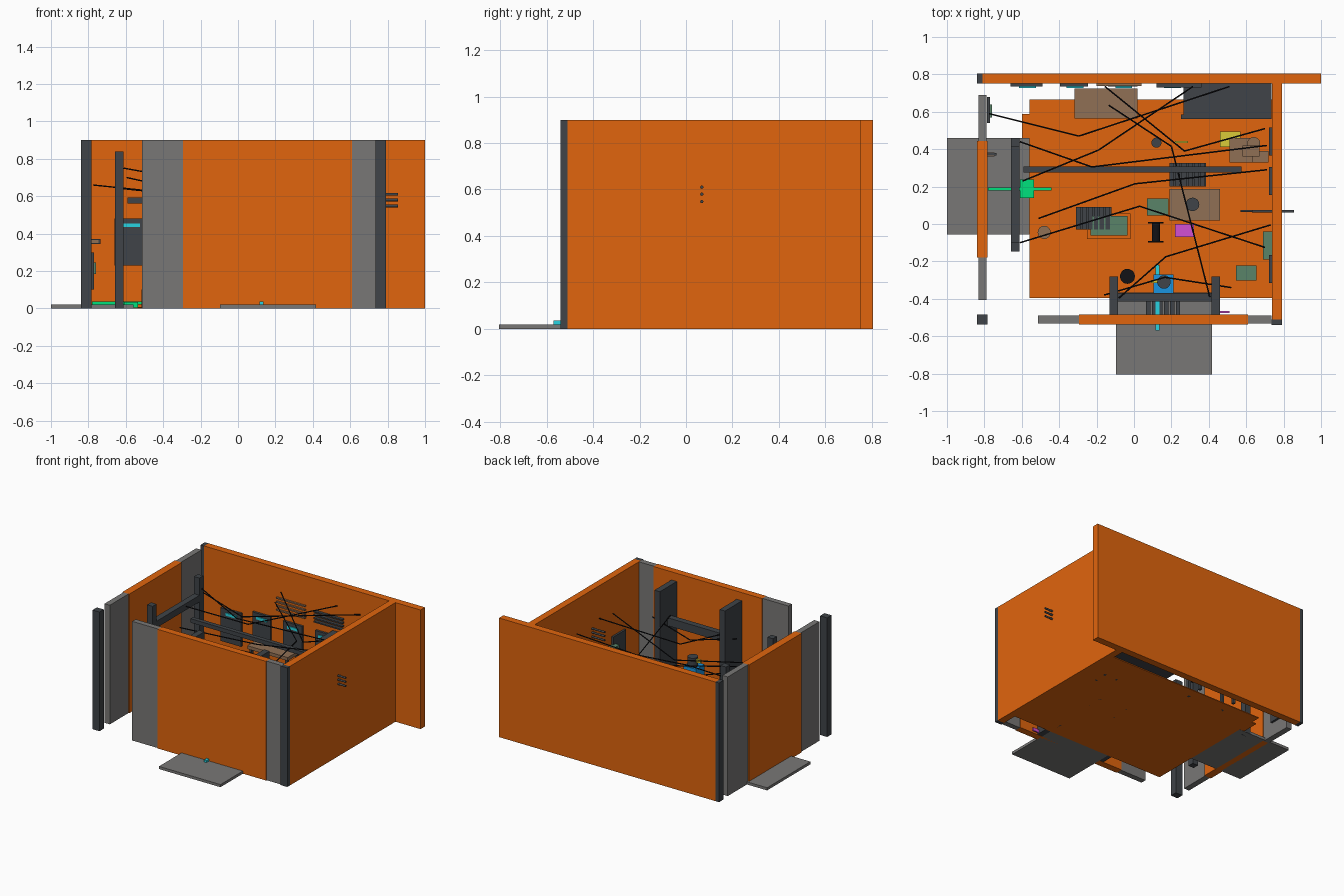
import bpy, math
from mathutils import Vector

PAL = dict(orange=(.75, .13, .004), dark=(.05, .057, .065), grey=(.19, .185, .18),
           tan=(.28, .16, .09), green=(.1, .23, .14), bright=(0, .75, .2), magenta=(.65, .08, .65),
           blue=(.01, .3, .75), cyan=(.02, .65, .75), yellow=(.7, .6, .04), black=(.006, .006, .008))
MATS = {}
for n, c in PAL.items():
    MATS[n] = bpy.data.materials.new(n)
    MATS[n].diffuse_color = (*c, 1)


def finish(name, mesh, col):
    mesh.materials.append(MATS[col])
    ob = bpy.data.objects.new(name, mesh)
    bpy.context.collection.objects.link(ob)
    return ob


def box(name, col, x0, x1, y0, y1, z0, z1):
    v = [(x, y, z) for x in (x0, x1) for y in (y0, y1) for z in (z0, z1)]
    f = [(0, 1, 3, 2), (4, 6, 7, 5), (0, 4, 5, 1), (2, 3, 7, 6), (0, 2, 6, 4), (1, 5, 7, 3)]
    m = bpy.data.meshes.new(name)
    m.from_pydata(v, [], f)
    return finish(name, m, col)


def rod(name, col, a, b, r, n=12):
    # cylinder between two points
    a, b = Vector(a), Vector(b)
    q = (b - a).to_track_quat('Z', 'Y')
    v = [e + q @ Vector((r * math.cos(2 * math.pi * i / n), r * math.sin(2 * math.pi * i / n), 0))
         for e in (a, b) for i in range(n)]
    f = [(i, (i + 1) % n, n + (i + 1) % n, n + i) for i in range(n)]
    f += [tuple(range(n))[::-1], tuple(range(n, 2 * n))]
    m = bpy.data.meshes.new(name)
    m.from_pydata(v, [], f)
    return finish(name, m, col)


def table(name, col, x0, x1, y0, y1, h, t=.025):
    box(name + "_top", col, x0, x1, y0, y1, h - t, h)
    for x in (x0 + .01, x1 - .03):
        for y in (y0 + .01, y1 - .03):
            box(name + "_leg", "dark", x, x + .02, y, y + .02, 0, h - t)


H = .9
# outer walls
box("back_wall", "orange", -.81, 1, .752, .805, 0, H)
box("back_corner_post", "dark", -.84, -.81, .75, .805, 0, H)
box("right_wall", "orange", .737, .79, -.51, .752, 0, H)
box("right_corner_post", "dark", .735, .79, -.54, -.51, 0, H)
box("left_wall", "orange", -.84, -.782, -.18, .445, 0, H)
box("left_corner_post", "dark", -.84, -.782, -.537, -.485, 0, H)
box("front_wall", "orange", -.295, .61, -.537, -.485, 0, H)
for y0, y1 in ((.445, .69), (-.405, -.18)):
    box("left_wall_panel", "grey", -.832, -.788, y0, y1, 0, H)
for x0, x1 in ((-.513, -.295), (.61, .735)):
    box("front_wall_panel", "grey", x0, x1, -.531, -.49, 0, H)

# floor, floor plates and entrance ramps
box("floor", "orange", -.56, .737, -.395, .665, 0, .006)
box("floor_plate", "orange", -.6, -.18, .3, .587, .001, .009)
box("floor_plate", "orange", -.315, -.06, .19, .42, .002, .011)
box("floor_plate", "orange", .12, .39, .4, .53, .002, .012)
box("floor_plate", "orange", .32, .735, .41, .55, .002, .01)
box("left_ramp", "grey", -1, -.56, -.057, .46, 0, .02)
box("front_ramp", "grey", -.097, .417, -.805, -.365, 0, .02)

# doorway frames and long beam
for y in (-.147, .413):
    box("left_frame_post", "dark", -.657, -.611, y, y + .047, 0, .84)
box("left_frame_beam", "dark", -.657, -.611, -.1, .413, .66, .71)
for x in (-.13, .415):
    box("front_frame_post", "dark", x, x + .045, -.483, -.28, 0, .84)
box("front_frame_beam", "dark", -.085, .415, -.415, -.37, .55, .61)
box("long_beam", "dark", -.59, .575, .275, .307, .562, .592)

# counter and tables
box("counter", "dark", .265, .735, .585, .752, .006, .55)
box("counter_lip", "dark", .25, .735, .562, .585, .5, .55)
table("back_table", "tan", -.318, .02, .565, .725, .35)
table("middle_table", "tan", .19, .46, .02, .187, .25)
rod("table_dial", "dark", (.313, .105, .25), (.313, .105, .28), .036, 20)
table("small_table", "tan", .51, .65, .33, .46, .22)
for x, y, h in ((.62, .38, .3), (.67, .35, .26)):
    box("crate", "tan", x - .04, x + .05, y - .02, y + .04, .006, h)

# wall screens on the back wall
for x, z, w, h in ((-.575, .355, .085, .125), (-.32, .42, .075, .1), (-.06, .42, .08, .1), (.2, .42, .07, .1)):
    box("wall_screen", "dark", x - w, x + w, .735, .752, z - h, z + h)
    box("screen_stripe", "cyan", x - .04, x + .05, .728, .735, z + h - .045, z + h - .025)
# slats above the screens
for i in range(4):
    box("wall_slat", "tan", -.2, .04, .738, .752, .58 + i * .03, .59 + i * .03)
    box("wall_slat", "dark", .12, .36, .73, .752, .58 + i * .025, .59 + i * .025)
# panels on the right wall
for y, z, col in ((-.24, .36, "dark"), (-.115, .3, "green"), (.23, .36, "dark"), (.44, .4, "dark")):
    box("right_wall_panel", col, .69 if col == "green" else .722, .737, y - .075, y + .075, z - .1, z + .1)
# rods through the right wall
for z in (.548, .58, .61):
    rod("wall_rod", "dark", (.63, .068, z), (.855, .068, z), .007)
rod("low_wall_rod", "dark", (.57, .07, .3), (.735, .07, .3), .006)

# fittings on the left wall
box("left_lamp_back", "dark", -.782, -.735, .365, .38, .345, .37)
box("left_lamp", "tan", -.782, -.745, .362, .383, .35, .365)
box("left_sign", "dark", -.786, -.77, .54, .68, .1, .3)
box("left_sign_light", "green", -.77, -.76, .57, .64, .185, .245)

# slatted grates
for x0, y0, w, d in ((-.31, -.03, .19, .12), (.19, .2, .195, .125), (.065, -.485, .19, .085)):
    box("grate_base", "dark", x0, x0 + w, y0, y0 + d, .006, .02)
    for i in range(6):
        x = x0 + i * w / 6
        box("grate_slat", "dark", x, x + w / 6 - .008, y0, y0 + d, .02, .035)

# coloured pads and markers
box("pad_frame", "orange", -.25, -.018, -.08, .057, .006, .015)
for col, x0, x1, y0, y1, h in (("green", -.232, -.035, -.062, .042, .03), ("green", .07, .185, .045, .135, .05),
                               ("green", .545, .655, -.303, -.222, .05), ("bright", -.61, -.535, .14, .237, .035),
                               ("magenta", .22, .32, -.07, 0, .04), ("yellow", .46, .57, .412, .495, .05),
                               ("yellow", .22, .29, .432, .445, .03), ("magenta", .43, .51, -.475, -.465, .03)):
    box(col + "_pad", col, x0, x1, y0, y1, .006, h)
box("left_guide_strip", "bright", -.78, -.44, .18, .195, .02, .038)
box("front_guide_strip", "cyan", .115, .135, -.57, -.22, .02, .036)

# cable spool
rod("spool_core", "black", (.117, -.095, .05), (.117, .005, .05), .022, 16)
for y in (-.1, .003):
    rod("spool_rim", "black", (.117, y, .05), (.117, y + .008, .05), .042, 20)
# small stools, drum and standing machine
rod("stool", "tan", (-.48, -.045, .006), (-.48, -.045, .1), .035, 20)
rod("back_stool", "tan", (.64, .43, .006), (.64, .43, .24), .035, 20)
rod("back_drum", "dark", (.12, .435, .006), (.12, .435, .1), .027, 16)
rod("drum", "black", (-.035, -.28, .006), (-.035, -.28, .1), .04, 20)
box("machine_body", "blue", .105, .21, -.37, -.27, .006, .34)
rod("machine_cap", "dark", (.16, -.31, .34), (.16, -.31, .41), .036, 20)
box("machine_visor", "yellow", .09, .15, -.315, -.3, .375, .4)

# hanging cables: start, sagging middle, end
CABLES = [((-.775, .59, .66), (-.295, .47, .61), (.51, .735, .74)),
          ((-.595, .23, .7), (-.19, .395, .61), (.315, .735, .755)),
          ((-.155, .735, .73), (.27, .39, .6), (.7, .51, .7)),
          ((-.61, .44, .75), (-.225, .305, .68), (.71, .42, .66)),
          ((-.135, .635, .7), (.2, .415, .58), (.405, -.39, .62)),
          ((-.51, .03, .64), (.005, .215, .58), (.71, .29, .66)),
          ((-.61, -.1, .64), (.03, .095, .57), (.7, -.125, .66)),
          ((-.16, -.38, .6), (.165, -.285, .54), (.52, -.34, .6)),
          ((-.08, -.395, .62), (.17, -.175, .55), (.73, -.005, .66))]
for a, b, c in CABLES:
    rod("cable", "black", a, b, .004, 6)
    rod("cable", "black", b, c, .004, 6)
